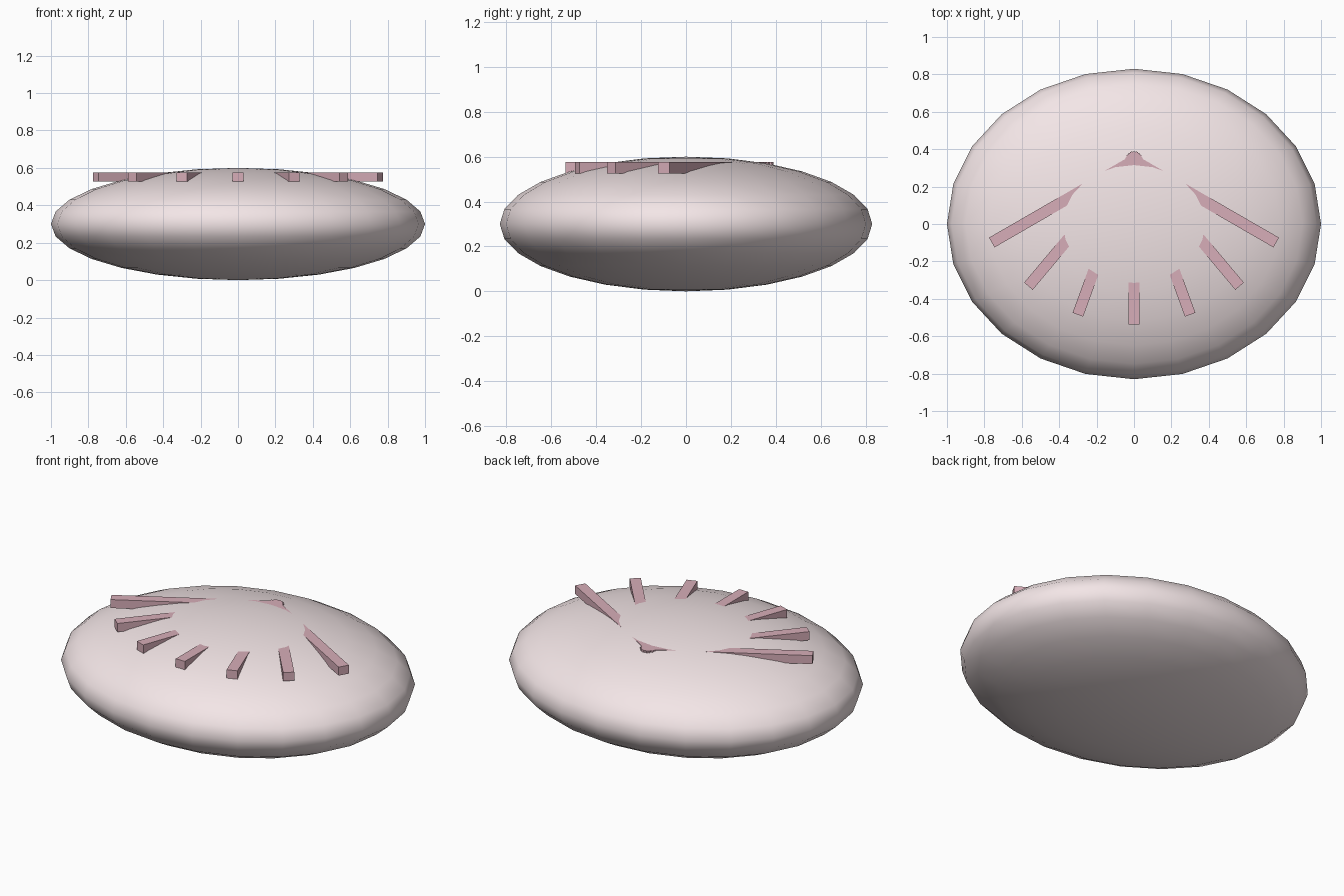
import bpy
from math import radians, sin, cos

if "Cube" in bpy.data.objects:
    bpy.data.objects.remove(bpy.data.objects["Cube"])


def material(name, color):
    m = bpy.data.materials.new(name)
    m.diffuse_color = color
    m.use_nodes = True
    m.node_tree.nodes["Principled BSDF"].inputs["Base Color"].default_value = m.diffuse_color
    return m


shell_mat = material("pale_pink", (0.90, 0.79, 0.80, 1))
ridge_mat = material("rose_pink", (0.68, 0.42, 0.48, 1))

# Shell body: flattened smooth ellipsoid
bpy.ops.mesh.primitive_uv_sphere_add(segments=24, ring_count=14, radius=1, location=(0, 0, 0.3))
shell = bpy.context.object
shell.name = "shell_body"
shell.scale = (1, 0.83, 0.3)
bpy.ops.object.transform_apply(location=False, rotation=False, scale=True)
bpy.ops.object.shade_smooth()
shell.data.materials.append(shell_mat)

# Ridges: flat bars fanning out from a hinge point near the back
HINGE_Y, INNER, OUTER = 0.34, -0.04, 0.878
mid = (INNER + OUTER) / 2
for i, deg in enumerate(range(-60, 61, 20)):
    a = radians(deg)
    bpy.ops.mesh.primitive_cube_add(
        size=1, location=(mid * sin(a), HINGE_Y - mid * cos(a), 0.551), rotation=(0, 0, a))
    ridge = bpy.context.object
    ridge.name = f"ridge_{i + 1}"
    ridge.scale = (0.06, OUTER - INNER, 0.05)
    bpy.ops.object.transform_apply(location=False, rotation=False, scale=True)
    ridge.data.materials.append(ridge_mat)
